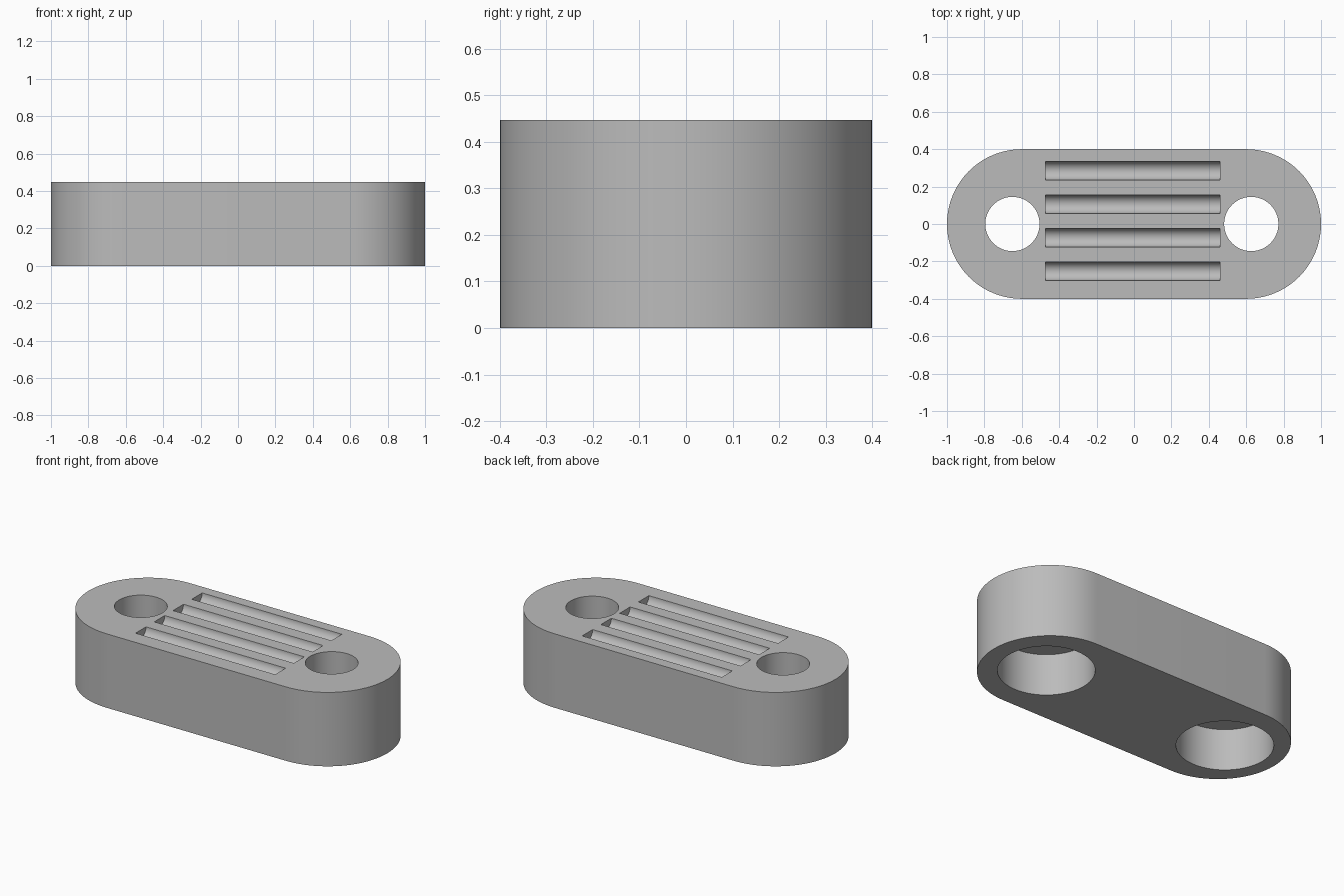
import bpy
import math

HEIGHT, RADIUS, SPAN = 0.447, 0.4, 0.6
HOLES = (-0.65, 0.627)

cube = bpy.data.objects.get("Cube")
if cube:
    bpy.data.objects.remove(cube)

grey = bpy.data.materials.new("plain grey")
grey.use_nodes = True
colour = (0.5, 0.5, 0.5, 1)
grey.diffuse_color = colour
grey.node_tree.nodes["Principled BSDF"].inputs["Base Color"].default_value = colour


def cylinder(name, radius, low, high, x, sides=64):
    bpy.ops.mesh.primitive_cylinder_add(vertices=sides, radius=radius, depth=high - low,
                                        location=(x, 0, (low + high) / 2))
    obj = bpy.context.object
    obj.name = name
    return obj


def cut(target, cutter):
    mod = target.modifiers.new(cutter.name, 'BOOLEAN')
    mod.operation = 'DIFFERENCE'
    mod.solver = 'EXACT'
    mod.object = cutter
    bpy.context.view_layer.objects.active = target
    bpy.ops.object.modifier_apply(modifier=mod.name)
    bpy.data.objects.remove(cutter)


# Block with rounded ends: an extruded outline
steps = 40
outline = []
for side in (1, -1):
    for i in range(steps + 1):
        a = math.pi * i / steps - math.pi / 2
        outline.append((side * (SPAN + RADIUS * math.cos(a)), side * RADIUS * math.sin(a)))
n = len(outline)
verts = [(x, y, z) for z in (0, HEIGHT) for x, y in outline]
faces = [tuple(reversed(range(n))), tuple(range(n, 2 * n))]
faces += [(i, (i + 1) % n, (i + 1) % n + n, i + n) for i in range(n)]
mesh = bpy.data.meshes.new("rounded_block")
mesh.from_pydata(verts, [], faces)
block = bpy.data.objects.new("rounded_block", mesh)
bpy.context.collection.objects.link(block)
mesh.materials.append(grey)

# Through holes with wide recesses underneath
for x in HOLES:
    cut(block, cylinder("through_hole", 0.145, -0.1, HEIGHT + 0.1, x))
    cut(block, cylinder("bottom_recess", 0.268, -0.1, 0.255, x))

# Four round-bottomed grooves across the top
for i in range(4):
    groove = cylinder("groove", 0.05, -0.467, 0.467, 0, 48)
    groove.rotation_euler = (0, math.pi / 2, 0)
    groove.location = (-0.007, 0.285 - 0.179 * i, HEIGHT)
    cut(block, groove)

bpy.ops.object.select_all(action='DESELECT')
block.select_set(True)
bpy.context.view_layer.objects.active = block
bpy.ops.object.shade_smooth_by_angle(angle=math.radians(30))
